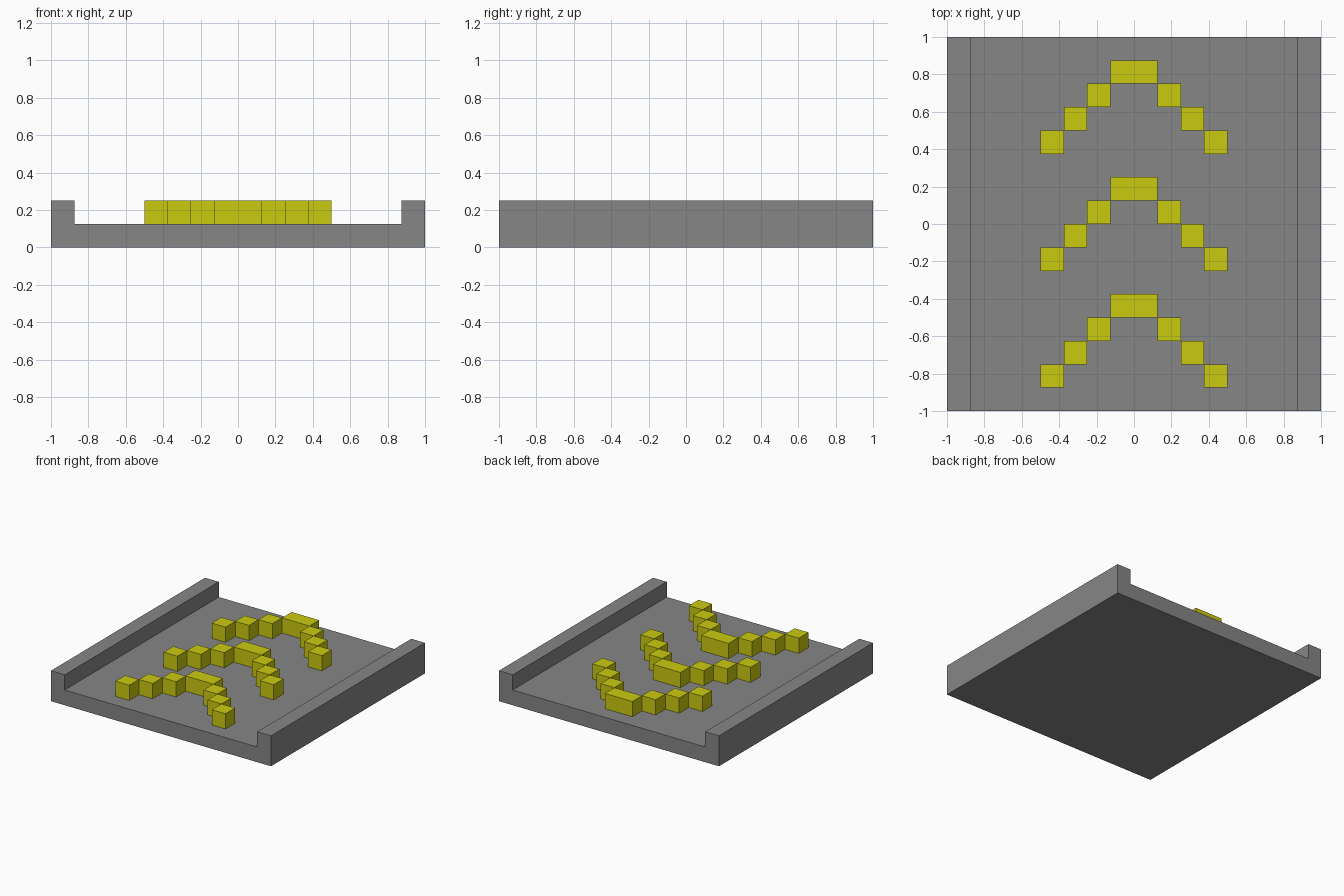
import bpy
import bmesh
from mathutils import Matrix, Vector

if "Cube" in bpy.data.objects:
    bpy.data.objects.remove(bpy.data.objects["Cube"], do_unlink=True)

U = 0.125  # one block unit


def make_material(name, rgb):
    mat = bpy.data.materials.new(name)
    mat.use_nodes = True
    mat.diffuse_color = (*rgb, 1)
    mat.node_tree.nodes["Principled BSDF"].inputs["Base Color"].default_value = (*rgb, 1)
    return mat


def make_object(name, bm, mat):
    bmesh.ops.recalc_face_normals(bm, faces=bm.faces)
    mesh = bpy.data.meshes.new(name)
    bm.to_mesh(mesh)
    bm.free()
    mesh.materials.append(mat)
    obj = bpy.data.objects.new(name, mesh)
    bpy.context.scene.collection.objects.link(obj)
    return obj


def add_box(bm, centre, size):
    matrix = Matrix.Translation(centre) @ Matrix.Diagonal((*size, 1))
    bmesh.ops.create_cube(bm, size=1, matrix=matrix)


grey = make_material("track grey", (0.24, 0.24, 0.24))
yellow = make_material("arrow yellow", (0.59, 0.59, 0.005))

# Track bed with raised side rails: a U profile extruded front to back
half_profile = [(8, 0), (8, 2), (7, 2), (7, 1)]
profile = half_profile + [(-x, z) for x, z in reversed(half_profile)]
bm = bmesh.new()
section = bm.faces.new([bm.verts.new((x * U, -1, z * U)) for x, z in profile])
extruded = bmesh.ops.extrude_face_region(bm, geom=[section], use_keep_orig=True)
moved = [v for v in extruded["geom"] if isinstance(v, bmesh.types.BMVert)]
bmesh.ops.translate(bm, verts=moved, vec=Vector((0, 2, 0)))
make_object("track_bed", bm, grey)

# Three chevrons: a wide tip block with stepped blocks trailing on both sides
for name, tip_y in (("front", -3.5), ("middle", 1.5), ("back", 6.5)):
    bm = bmesh.new()
    add_box(bm, Vector((0, tip_y, 1.5)) * U, (2 * U, U, U))
    for step in (1, 2, 3):
        for side in (-1, 1):
            centre = Vector((side * (step + 0.5), tip_y - step, 1.5)) * U
            add_box(bm, centre, (U, U, U))
    make_object(name + "_chevron", bm, yellow)
